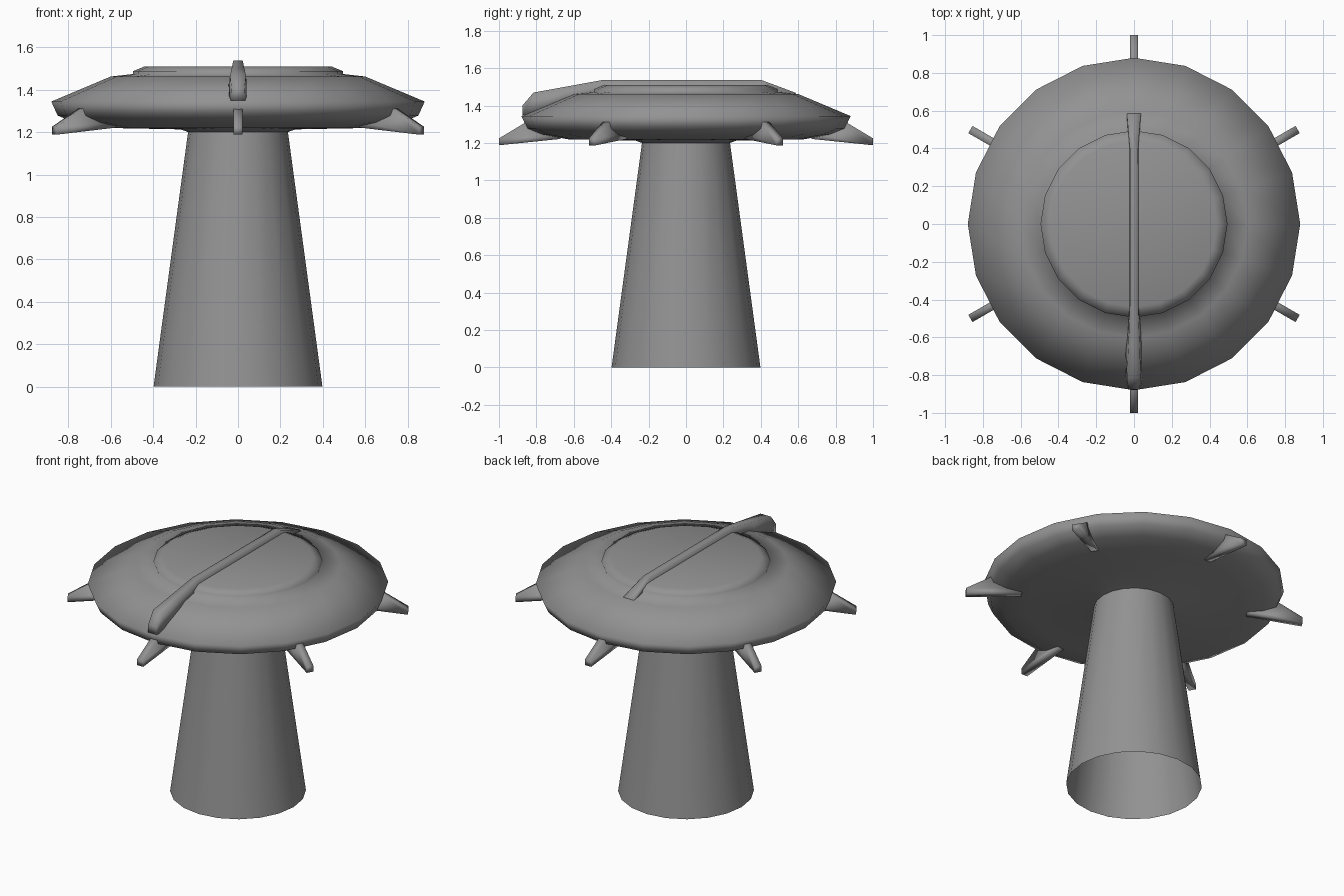
import bpy, bmesh
from math import cos, sin, pi, radians

if "Cube" in bpy.data.objects:
    bpy.data.objects.remove(bpy.data.objects["Cube"])

SIDES = 20

# Dark grey paint shared by every part
grey = bpy.data.materials.new("dark_grey")
grey.diffuse_color = (0.29, 0.29, 0.29, 1)
grey.use_nodes = True
grey.node_tree.nodes["Principled BSDF"].inputs["Base Color"].default_value = grey.diffuse_color

def make(name, verts, faces, angle):
    me = bpy.data.meshes.new(name)
    me.from_pydata(verts, [], faces)
    bm = bmesh.new()
    bm.from_mesh(me)
    bmesh.ops.recalc_face_normals(bm, faces=bm.faces)
    bm.to_mesh(me)
    bm.free()
    me.materials.append(grey)
    ob = bpy.data.objects.new(name, me)
    bpy.context.collection.objects.link(ob)
    bpy.ops.object.select_all(action='DESELECT')
    ob.select_set(True)
    bpy.context.view_layer.objects.active = ob
    bpy.ops.object.shade_smooth_by_angle(angle=radians(angle))
    return ob

def lathe(name, profile, caps=True, angle=120):
    """Revolve (radius, z) points around the z axis."""
    n = SIDES
    verts = [(r * cos(2 * pi * i / n), r * sin(2 * pi * i / n), z)
             for r, z in profile for i in range(n)]
    faces = [(k * n + i, k * n + (i + 1) % n, (k + 1) * n + (i + 1) % n, (k + 1) * n + i)
             for k in range(len(profile) - 1) for i in range(n)]
    if caps:
        faces += [tuple(range(n)), tuple(range((len(profile) - 1) * n, len(profile) * n))]
    return make(name, verts, faces, angle)

# Saucer hull with a raised cap on top and a small collar below
lathe("saucer_hull", [(0.235, 1.2), (0.27, 1.213), (0.63, 1.22),
                      (0.77, 1.245), (0.85, 1.278), (0.88, 1.344), (0.60, 1.462),
                      (0.495, 1.474), (0.495, 1.487), (0.44, 1.51)])

# Light beam: open tapered tube
lathe("light_beam", [(0.398, 0.0), (0.235, 1.203)], caps=False)

# Top fin: lofted stations (y, top z, top half width, bottom z, bottom half width)
stations = [(-0.875, 1.40, 0.03, 1.35, 0.032), (-0.815, 1.47, 0.037, 1.35, 0.042),
            (-0.65, 1.50, 0.03, 1.41, 0.046), (-0.44, 1.538, 0.022, 1.46, 0.027),
            (0.40, 1.538, 0.022, 1.46, 0.025), (0.585, 1.469, 0.036, 1.45, 0.04)]
verts, faces = [], []
for y, zt, wt, zb, wb in stations:
    verts += [(-wb, y, zb), (wb, y, zb), (wt, y, zt), (-wt, y, zt)]
for k in range(len(stations) - 1):
    a = 4 * k
    faces += [(a + i, a + (i + 1) % 4, a + 4 + (i + 1) % 4, a + 4 + i) for i in range(4)]
faces += [(0, 1, 2, 3), tuple(range(len(verts) - 4, len(verts)))]
make("top_fin", verts, faces, 100)

# Six spikes below the rim: side outline (radius, z) extruded to a thin plate
outline = [(0.67, 1.222), (0.67, 1.25), (0.85, 1.315), (1.0, 1.225), (1.0, 1.188)]
m = len(outline)
for j in range(6):
    t = radians(30 + 60 * j)
    verts = [(r * cos(t) - s * sin(t), r * sin(t) + s * cos(t), z)
             for s in (-0.022, 0.022) for r, z in outline]
    faces = [tuple(range(m)), tuple(range(m, 2 * m))]
    faces += [(i, (i + 1) % m, m + (i + 1) % m, m + i) for i in range(m)]
    make(f"rim_spike_{j + 1}", verts, faces, 100)
